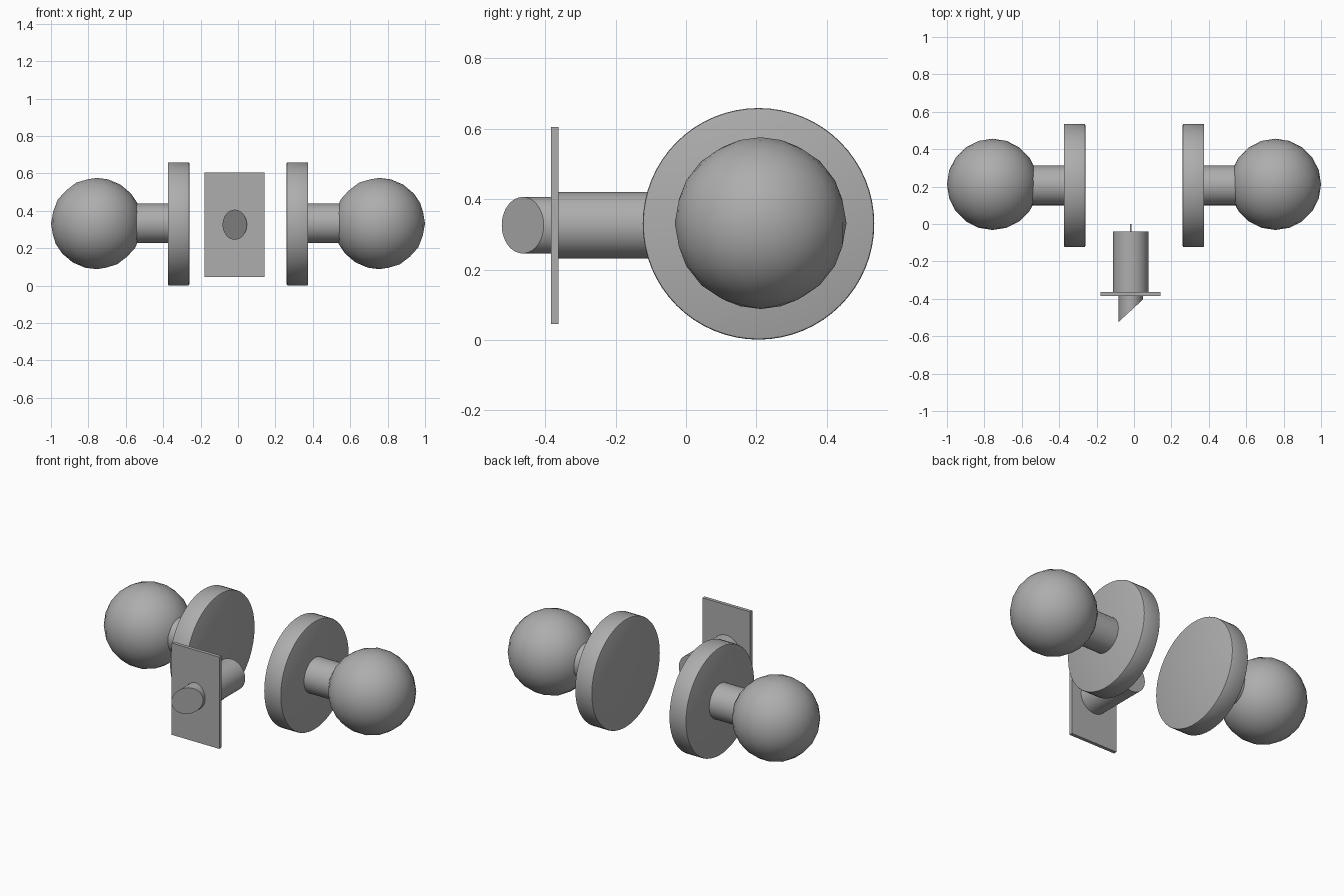
import bpy
from math import radians
from mathutils import Vector

cube = bpy.data.objects.get("Cube")
if cube:
    bpy.data.objects.remove(cube)

# Single metal colour
metal = bpy.data.materials.new("grey_metal")
metal.use_nodes = True
grey = (0.42, 0.42, 0.42, 1)
metal.diffuse_color = grey
metal.node_tree.nodes["Principled BSDF"].inputs["Base Color"].default_value = grey


def finish(name, bevel=0, angle=40):
    """Name the active part, apply its size, colour, bevel and shading."""
    ob = bpy.context.object
    ob.name = name
    bpy.ops.object.transform_apply(location=False, rotation=True, scale=True)
    ob.data.materials.append(metal)
    if bevel:
        mod = ob.modifiers.new("soft_edge", "BEVEL")
        mod.width = bevel
        mod.segments = 2
        mod.limit_method = "ANGLE"
        mod.angle_limit = radians(40)
        bpy.ops.object.modifier_apply(modifier=mod.name)
    bpy.ops.object.shade_smooth_by_angle(angle=radians(angle))
    return ob


def rod(name, start, end, radius, bevel=0, flatten=1, sides=64):
    """Cylinder between two points; flatten squeezes it in x."""
    a, b = Vector(start), Vector(end)
    axis = b - a
    bpy.ops.mesh.primitive_cylinder_add(vertices=sides, radius=radius,
                                        depth=axis.length, location=(a + b) / 2)
    ob = bpy.context.object
    ob.scale.x = flatten
    if abs(axis.x) > abs(axis.y):
        ob.rotation_euler.y = radians(90)
    else:
        ob.rotation_euler.x = radians(90)
    return finish(name, bevel)


def box(name, low, high):
    a, b = Vector(low), Vector(high)
    bpy.ops.mesh.primitive_cube_add(size=1, location=(a + b) / 2)
    bpy.context.object.scale = b - a
    return finish(name)


# Two knobs: rose disc, neck and ball
KY, KZ = 0.206, 0.33
for side, s in (("left", 1), ("right", -1)):
    rod(side + "_rose", (s * 0.26, KY, KZ), (s * 0.375, KY, KZ), 0.329, bevel=0.006)
    rod(side + "_neck", (s * 0.37, KY, KZ + 0.003), (s * 0.56, KY, KZ + 0.003), 0.106)
    bpy.ops.mesh.primitive_ico_sphere_add(subdivisions=3, radius=0.244,
                                          location=(s * 0.756, KY + 0.006, KZ + 0.002))
    finish(side + "_knob", angle=60)

# Latch: housing tube, face plate and tail bar
LX, LZ = -0.0175, 0.326
rod("latch_tube", (LX, -0.04, LZ), (LX, -0.37, LZ), 0.094)
box("latch_plate", (-0.178, -0.384, 0.046), (0.143, -0.363, 0.605))
box("latch_tail", (LX - 0.005, -0.05, LZ - 0.04), (LX + 0.005, 0, LZ + 0.04))

# Oval bolt with its tip cut on a slant
bolt = rod("latch_bolt", (LX, -0.36, LZ), (LX, -0.5, LZ), 0.08, flatten=0.81)
for v in bolt.data.vertices:
    if v.co.y < 0:
        v.co.y = -0.464 + 0.92 * v.co.x - bolt.location.y
